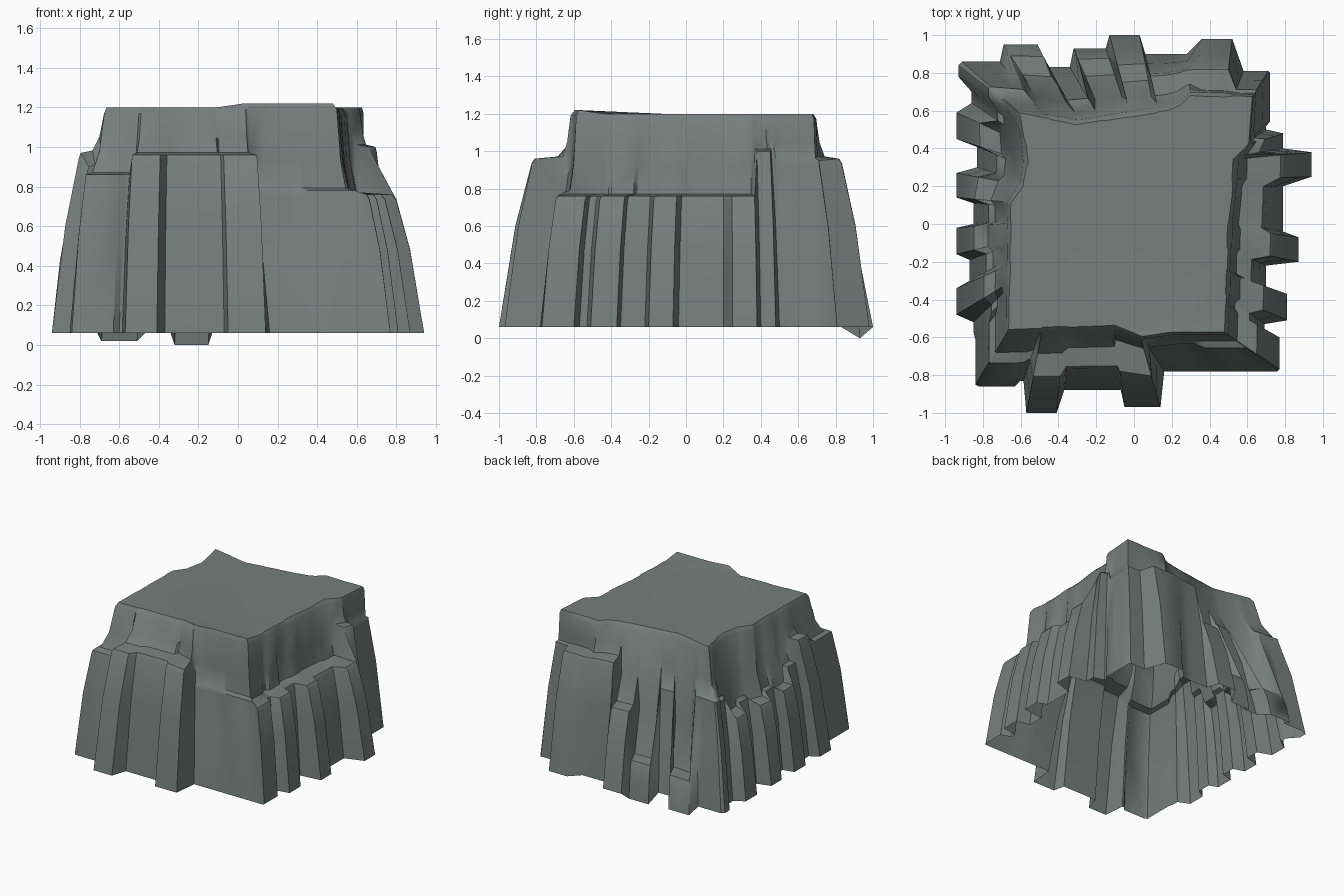
import bpy, bmesh, math

if "Cube" in bpy.data.objects:
    bpy.data.objects.remove(bpy.data.objects["Cube"])

# Each side is walked counter-clockwise as flat wall sections:
# (start, end, wall position, ledge height, inset at ledge edge, inset behind ledge)
# Insets are fractions of the way from the foot outline to the top outline.
FRONT = [(-.82, -.63, -.86, .86, .4, .62), (-.60, -.585, -.83, .86, .4, .6),
         (-.57, -.41, -1.0, .96, .4, .72), (-.37, -.07, -.88, .96, .35, .7),
         (-.05, .14, -.97, .96, .4, .85), (.16, .45, -.78, .78, .72, .78),
         (.5, .76, -.78, .78, .6, .8)]
RIGHT = [(-.77, -.60, .77, .76, .38, .8), (-.57, -.53, .69, .76, .35, .8),
         (-.51, -.37, .81, .76, .35, .8), (-.35, -.22, .70, .76, .35, .8),
         (-.20, -.07, .87, .76, .35, .85), (-.04, .2, .79, .76, .35, .85),
         (.25, .38, .94, .76, .35, .85), (.40, .48, .79, 1.0, .5, .8),
         (.50, .52, .70, 1.0, .7, .8), (.54, .80, .72, .95, .8, .9)]
BACK = [(.71, .58, .81, .95, .75, .9), (.52, .36, .98, .96, .5, .93),
        (.28, .06, .90, .96, .35, .75), (.03, -.13, 1.0, .64, .35, .6),
        (-.15, -.32, .93, .28, .12, .4), (-.34, -.47, .83, .8, .6, .65),
        (-.51, -.69, .95, .26, .12, .42), (-.71, -.91, .86, .85, .5, .6)]
LEFT = [(.84, .78, -.93, .85, .5, .6), (.70, .64, -.86, .8, .5, .65),
        (.59, .45, -.94, .66, .3, .65), (.41, .30, -.83, .7, .4, .6),
        (.27, .14, -.94, .66, .3, .65), (.11, .0, -.85, .7, .4, .6),
        (-.02, -.16, -.94, .68, .3, .6), (-.19, -.30, -.87, .8, .4, .6),
        (-.34, -.48, -.94, .97, .5, .75), (-.52, -.57, -.85, .9, .5, .7),
        (-.61, -.85, -.84, .86, .4, .62)]
# Top outline of each side: (along, across)
FRONT_TOP = [(-.67, -.57), (-.10, -.55), (-.07, -.62), (.2, -.58), (.49, -.58)]
RIGHT_TOP = [(-.58, .49), (.0, .51), (.15, .53), (.35, .54), (.41, .61), (.68, .63)]
BACK_TOP = [(.63, .68), (.3, .69), (.22, .62), (-.3, .54), (-.62, .6)]
LEFT_TOP = [(.6, -.62), (.35, -.57), (.2, -.6), (.17, -.66), (-.57, -.67)]


def across(line, s):
    for (a, p), (b, q) in zip(line, line[1:]):
        if (s - a) * (s - b) <= 1e-9:
            return p + (q - p) * (s - a) / (b - a)
    return line[-1][1]


def column(s, out, h, f_out, f_in, line, s0, s1, swap, z0):
    """Vertical profile of points from foot to rim at one station."""
    ts = line[0][0] + (s - s0) / (s1 - s0) * (line[-1][0] - line[0][0])
    tp = across(line, ts)
    x, y = (tp, ts) if swap else (ts, tp)
    zt = 1.22 if y < -.5 and x > -.09 else 1.2
    f_mid = f_in + (.96 - f_in) * .6
    pts = []
    for z, f in [(z0, 0), (z0 + (h - z0) * .6, f_out * .5), (h - .025, f_out),
                 (h, f_out + (f_in - f_out) * .12), (h + .012, f_in),
                 (h + (zt - h) * .35, f_mid), (zt - .03, .965), (zt, 1.04)]:
        a, b = s + (ts - s) * f, out + (tp - out) * f
        pts.append((b, a, z) if swap else (a, b, z))
    return pts


# Collect all stations round the cliff
stations = []
for secs, line, swap in ((FRONT, FRONT_TOP, False), (RIGHT, RIGHT_TOP, True),
                         (BACK, BACK_TOP, False), (LEFT, LEFT_TOP, True)):
    s0, s1 = secs[0][0], secs[-1][1]
    for a, b, out, h, fo, fi in secs:
        z0 = .06 if h > .3 else (0 if h > .27 else .02)
        n = 3 if abs(b - a) > .2 else 1
        for i in range(n + 1):
            stations.append(column(a + (b - a) * i / n, out, h, fo, fi,
                                   line, s0, s1, swap, z0))

# Open-bottomed cliff shell with a flat top
bm = bmesh.new()
grid = [[bm.verts.new(p) for p in col] for col in stations]
for c, d in zip(grid, grid[1:] + grid[:1]):
    for k in range(len(c) - 1):
        bm.faces.new((c[k], d[k], d[k + 1], c[k + 1]))
bm.faces.new([c[-1] for c in grid])
bmesh.ops.remove_doubles(bm, verts=bm.verts, dist=.002)
bmesh.ops.triangulate(bm, faces=[f for f in bm.faces if len(f.verts) > 4])
bmesh.ops.recalc_face_normals(bm, faces=bm.faces)
mesh = bpy.data.meshes.new("cliff")
bm.to_mesh(mesh)
bm.free()
cliff = bpy.data.objects.new("cliff", mesh)
bpy.context.collection.objects.link(cliff)

stone = bpy.data.materials.new("grey green stone")
stone.diffuse_color = (.18, .21, .20, 1)
stone.use_nodes = True
stone.node_tree.nodes["Principled BSDF"].inputs["Base Color"].default_value = stone.diffuse_color
mesh.materials.append(stone)

bpy.context.view_layer.objects.active = cliff
cliff.select_set(True)
bpy.ops.object.shade_smooth_by_angle(angle=math.radians(40))
